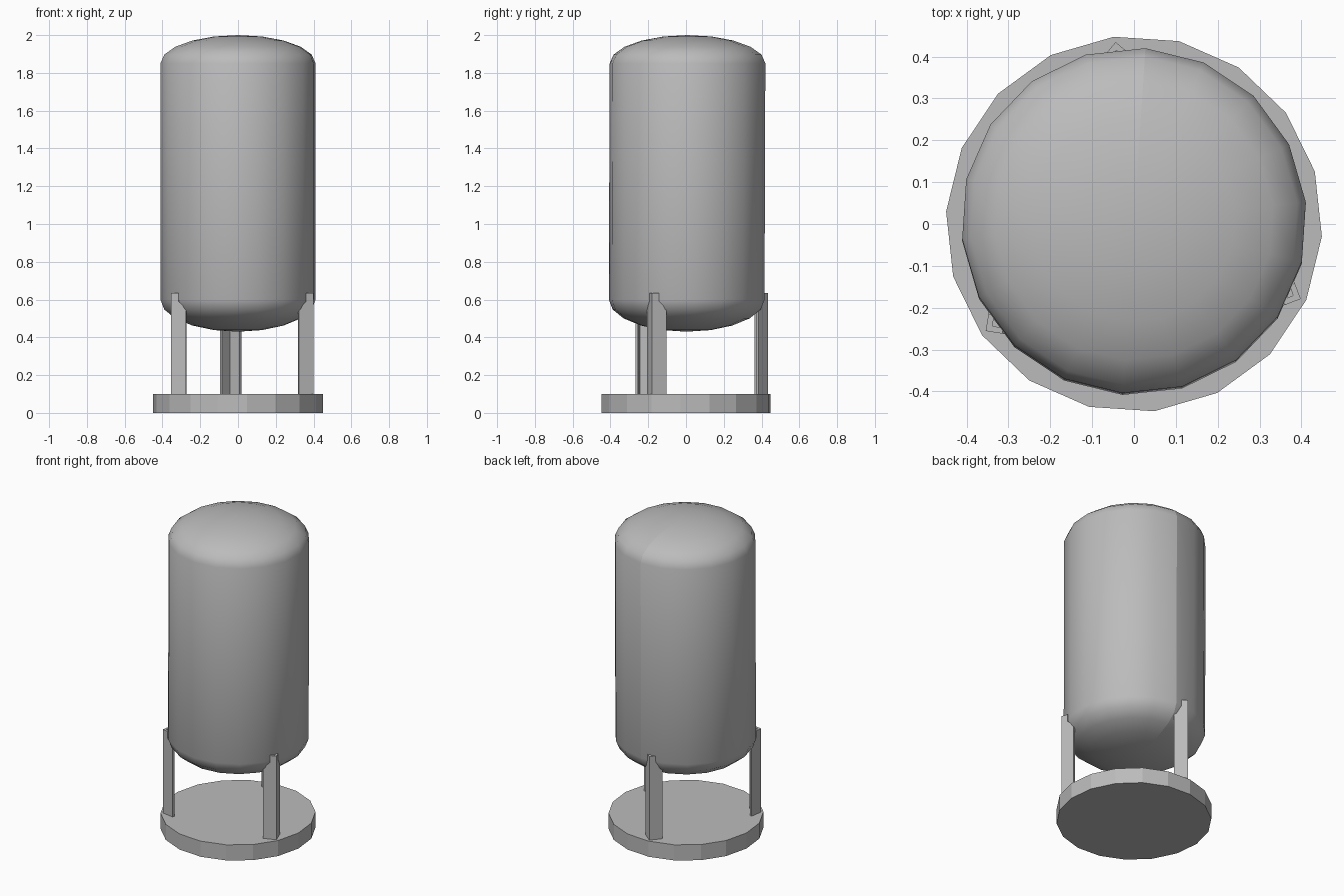
import bpy, bmesh, math
from mathutils import Matrix, Vector

cube = bpy.data.objects.get("Cube")
if cube:
    bpy.data.objects.remove(cube, do_unlink=True)

SIDES = 18
START = math.radians(86.2)      # angle of the first corner, where the seam runs

steel = bpy.data.materials.new("grey steel")
steel.use_nodes = True
GREY = (0.5, 0.5, 0.5, 1)
steel.diffuse_color = GREY
steel.node_tree.nodes["Principled BSDF"].inputs["Base Color"].default_value = GREY


def finish(name, bm):
    bmesh.ops.recalc_face_normals(bm, faces=bm.faces)
    mesh = bpy.data.meshes.new(name)
    bm.to_mesh(mesh)
    bm.free()
    mesh.materials.append(steel)
    obj = bpy.data.objects.new(name, mesh)
    bpy.context.collection.objects.link(obj)
    return obj


# Round base slab
bm = bmesh.new()
bmesh.ops.create_cone(bm, cap_ends=True, segments=SIDES, radius1=0.45, radius2=0.45,
                      depth=0.1, matrix=Matrix.Translation((0, 0, 0.05))
                      @ Matrix.Rotation(START, 4, "Z"))
finish("base", bm)

# Tank: spun profile with elliptical ends and one welded seam
RADIUS, LOW, HIGH, RINGS = 0.413, 0.6, 1.85, 5
profile = []
for i in range(RINGS + 1):
    a = math.pi / 2 * i / RINGS
    profile.append((RADIUS * math.sin(a), LOW - 0.17 * math.cos(a)))
for i in range(RINGS + 1):
    a = math.pi / 2 * i / RINGS
    profile.append((RADIUS * math.cos(a), HIGH + 0.15 * math.sin(a)))

bm = bmesh.new()
verts = [bm.verts.new((r * math.cos(START), r * math.sin(START), z)) for r, z in profile]
edges = [bm.edges.new(pair) for pair in zip(verts, verts[1:])]
bmesh.ops.spin(bm, geom=verts + edges, cent=(0, 0, 0), axis=(0, 0, 1),
               angle=math.tau, steps=SIDES, use_merge=False)
bmesh.ops.remove_doubles(bm, verts=bm.verts, dist=0.0005)
seam = Vector((math.cos(START), math.sin(START), 0))
for e in bm.edges:
    on_seam = all(seam.cross(Vector((v.co.x, v.co.y, 0))).length < 0.001
                  and seam.dot(v.co) > -0.001 for v in e.verts)
    e.smooth = not on_seam
for f in bm.faces:
    f.smooth = True
for v in bm.verts:              # very slight lean
    v.co.y += 0.0015 + 0.0035 * v.co.z
finish("tank", bm)

# Angle-iron legs: two plates meeting at the outer corner, notched at the top
ARM, THICK = 0.08, 0.014
outline = [(0, 0.1), (ARM, 0.1), (ARM, 0.55), (0.04, 0.59), (0.04, 0.635), (0, 0.635)]


def leg(name, degrees):
    bm = bmesh.new()
    for side in (1, -1):
        face = bm.faces.new([bm.verts.new((u, 0, z)) for u, z in outline])
        out = bmesh.ops.extrude_face_region(bm, geom=[face])
        moved = [g for g in out["geom"] if isinstance(g, bmesh.types.BMVert)]
        bmesh.ops.translate(bm, verts=moved, vec=(0, side * THICK, 0))
        plate = list({v for v in bm.verts if not v.tag})
        bmesh.ops.rotate(bm, verts=plate, cent=(0, 0, 0),
                         matrix=Matrix.Rotation(math.pi - side * math.pi / 4, 3, "Z")
                         @ Matrix.Identity(3))
        for v in plate:
            v.tag = True
    bmesh.ops.translate(bm, verts=bm.verts, vec=(0.437, 0, 0))
    bmesh.ops.rotate(bm, verts=bm.verts, cent=(0, 0, 0),
                     matrix=Matrix.Rotation(math.radians(degrees), 3, "Z"))
    finish(name, bm)


for name, degrees in (("back_leg", 95.8), ("right_leg", 215.8), ("left_leg", 335.8)):
    leg(name, degrees)
